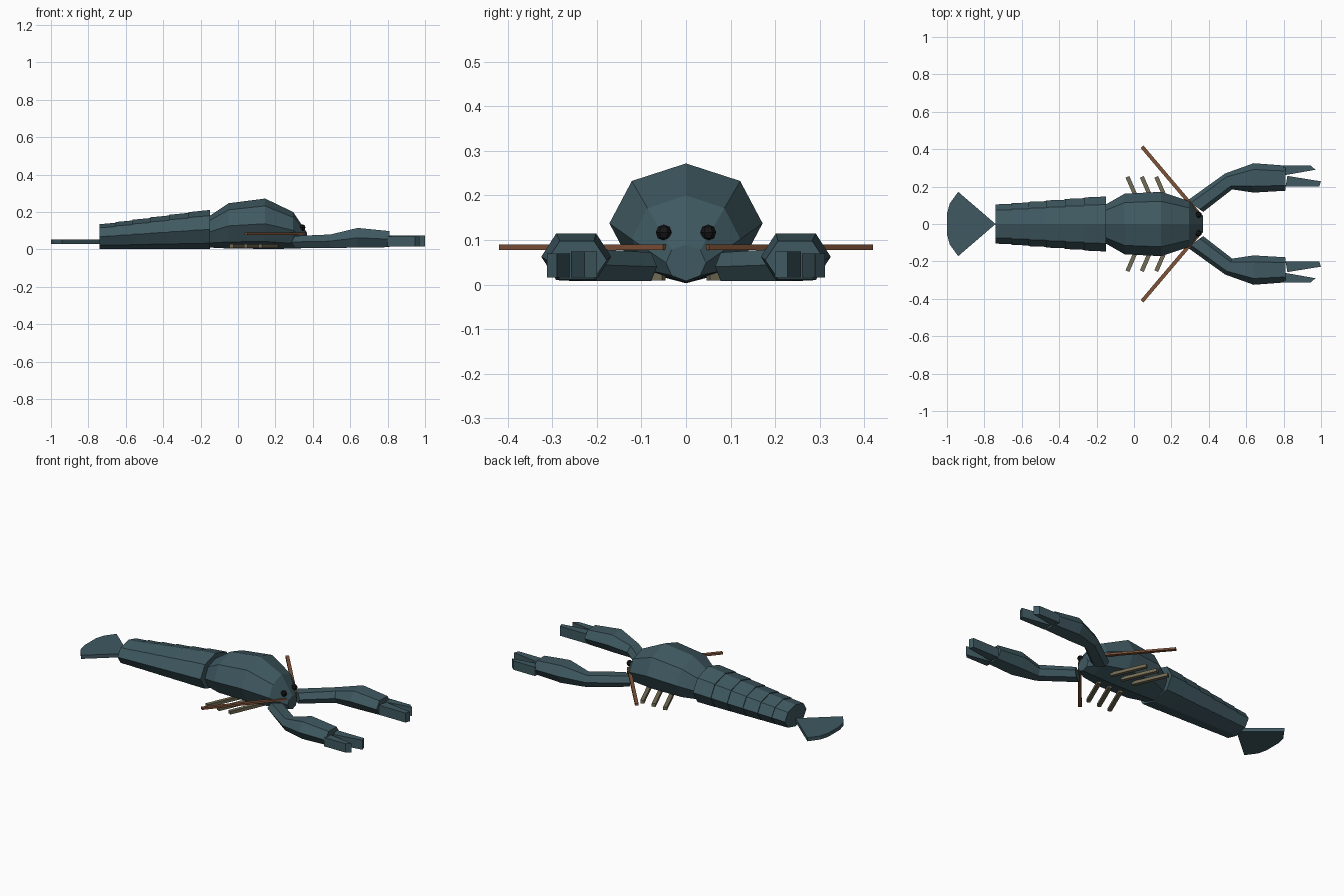
import bpy, bmesh, math
from mathutils import Vector

if "Cube" in bpy.data.objects:
    bpy.data.objects.remove(bpy.data.objects["Cube"])


def material(name, rgb):
    m = bpy.data.materials.new(name)
    m.diffuse_color = (*rgb, 1)
    m.use_nodes = True
    m.node_tree.nodes["Principled BSDF"].inputs["Base Color"].default_value = m.diffuse_color
    return m


SHELL = material("shell", (0.05, 0.10, 0.12))
LEG = material("leg", (0.17, 0.15, 0.09))
ANTENNA = material("antenna", (0.21, 0.085, 0.04))
EYE = material("eye", (0.008, 0.008, 0.01))


def finish(name, bm, mat):
    bmesh.ops.recalc_face_normals(bm, faces=bm.faces)
    me = bpy.data.meshes.new(name)
    bm.to_mesh(me)
    bm.free()
    me.materials.append(mat)
    ob = bpy.data.objects.new(name, me)
    bpy.context.collection.objects.link(ob)
    return ob


def loft(name, rings, mat):
    """Skin a list of equal-length point rings and cap both ends."""
    bm = bmesh.new()
    vs = [[bm.verts.new(p) for p in r] for r in rings]
    n = len(vs[0])
    for a, b in zip(vs, vs[1:]):
        for i in range(n):
            j = (i + 1) % n
            bm.faces.new((a[i], a[j], b[j], b[i]))
    bm.faces.new(vs[0])
    bm.faces.new(vs[-1])
    return finish(name, bm, mat)


def body_ring(x, ry, z0, z1):
    """Octagon across x with a corner at the top."""
    c, r = (z0 + z1) / 2, (z1 - z0) / 2
    return [(x, ry * math.sin(k * math.pi / 4), c + r * math.cos(k * math.pi / 4)) for k in range(8)]


def claw_ring(p, q, z0, z1):
    """Hexagon with flat top between side points p and q."""
    p, q = Vector((*p, (z0 + z1) / 2)), Vector((*q, (z0 + z1) / 2))
    mid, side, up = (p + q) / 2, (q - p) / 2, Vector((0, 0, (z1 - z0) / 2))
    return [mid + side * a + up * b
            for a, b in ((-1, 0), (-.57, 1), (.57, 1), (1, 0), (.57, -1), (-.57, -1))]


def prism(name, pts, z0, z1, mat):
    return loft(name, [[(x, y, z) for x, y in pts] for z in (z0, z1)], mat)


def rod(name, a, b, w, z0, z1, mat):
    a, b = Vector(a), Vector(b)
    d = (b - a).normalized()
    s = Vector((-d.y, d.x)) * w / 2
    return prism(name, [a - s, b - s, b + s, a + s], z0, z1, mat)


# Carapace
loft("carapace", [body_ring(*r) for r in (
    (-0.15, 0.105, 0.01, 0.18), (-0.05, 0.162, 0.005, 0.247), (0.145, 0.172, 0.003, 0.272),
    (0.295, 0.122, 0.004, 0.2), (0.368, 0.045, 0.008, 0.09))], SHELL)

# Overlapping abdomen segments
edges = [-0.15, -0.265, -0.37, -0.47, -0.565, -0.655, -0.74]
for i, (x0, x1) in enumerate(zip(edges, edges[1:])):
    def size(x, extra):
        t = (x + 0.15) / -0.59
        return body_ring(x, 0.147 - 0.046 * t + extra, 0.003, 0.211 - 0.08 * t + extra)
    loft(f"abdomen_segment_{i + 1}", [size(x0, 0), size(x1, 0.004)], SHELL)

# Tail fan
prism("tail_fan", [(-0.74, 0), (-0.94, 0.172), (-0.985, 0.11), (-1, 0.055),
                   (-1, -0.055), (-0.985, -0.11), (-0.94, -0.172)], 0.03, 0.052, SHELL)

for s, side in ((1, "left"), (-1, "right")):
    def m(*pts):
        return [(x, s * y) for x, y in pts]

    # Claw arm and palm
    loft(f"{side}_claw_arm", [claw_ring(*m(p, q), z0, z1) for p, q, z0, z1 in (
        ((0.285, 0.125), (0.37, 0.065), 0.008, 0.072), ((0.487, 0.27), (0.525, 0.185), 0.008, 0.08),
        ((0.64, 0.325), (0.64, 0.168), 0.01, 0.115), ((0.81, 0.312), (0.81, 0.178), 0.012, 0.098))], SHELL)

    # Claw fingers
    prism(f"{side}_outer_finger", m((0.8, 0.312), (0.945, 0.312), (0.97, 0.29), (0.8, 0.26)),
          0.016, 0.07, SHELL)
    prism(f"{side}_inner_finger", m((0.81, 0.2), (0.99, 0.2), (1.0, 0.228), (0.82, 0.257)),
          0.016, 0.074, SHELL)

    # Walking legs
    for k in range(3):
        x = -0.035 + 0.077 * k
        rod(f"{side}_leg_{k + 1}", *m((x + 0.088, 0.05), (x, 0.252)), 0.022, 0.009, 0.028, LEG)

    # Swept-back antenna
    rod(f"{side}_antenna", *m((0.355, 0.045), (0.043, 0.413)), 0.02, 0.078, 0.09, ANTENNA)

    # Eye
    bm = bmesh.new()
    bmesh.ops.create_uvsphere(bm, u_segments=6, v_segments=4, radius=0.018)
    bmesh.ops.translate(bm, verts=bm.verts, vec=(0.345, s * 0.05, 0.117))
    finish(f"{side}_eye", bm, EYE)
